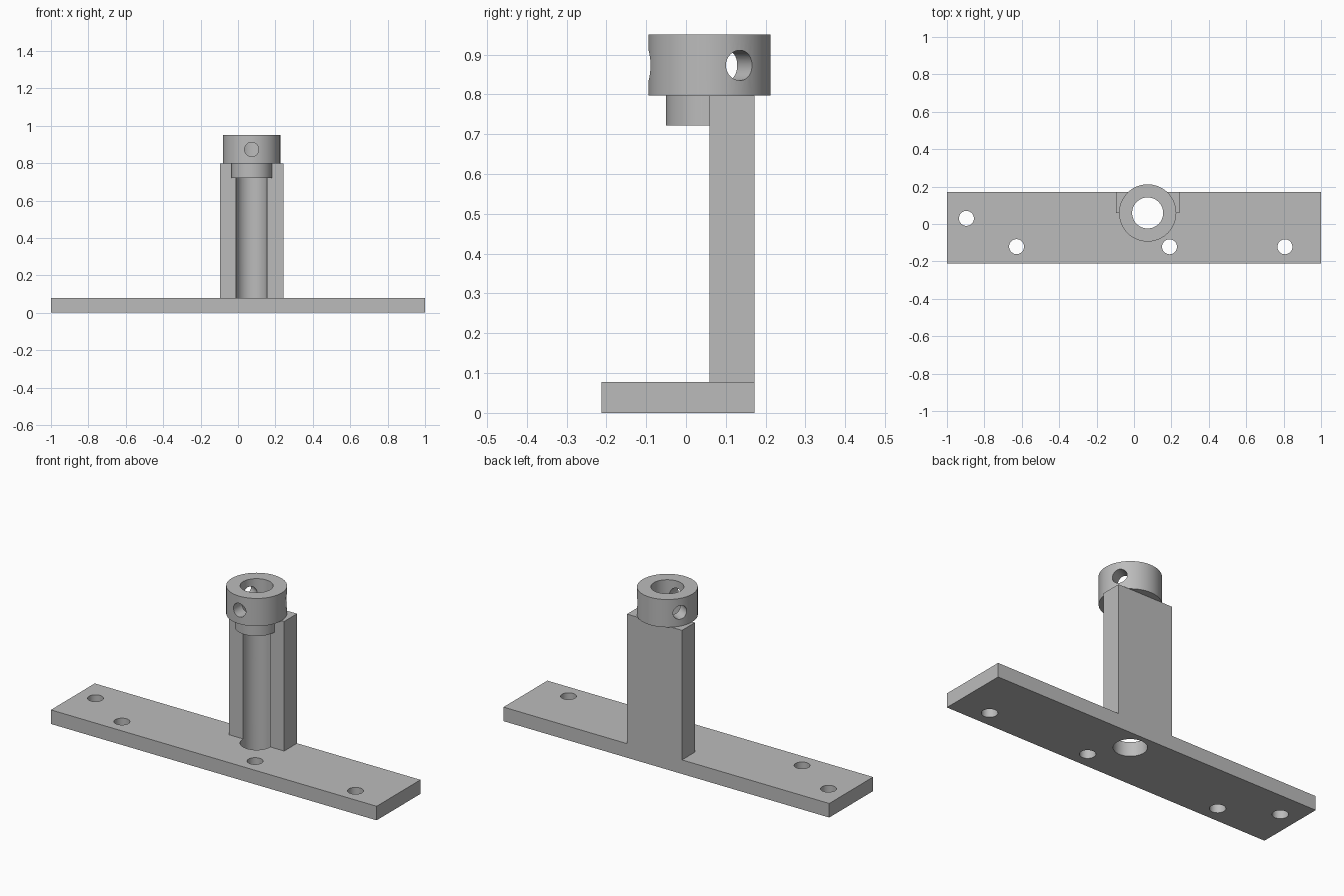
import bpy
import math
from mathutils import Vector

if "Cube" in bpy.data.objects:
    bpy.data.objects.remove(bpy.data.objects["Cube"])

CX, CY = 0.073, 0.059          # axis of the bored socket
BASE_TOP, POST_TOP, TOP = 0.078, 0.797, 0.951
BACK = 0.172

steel = bpy.data.materials.new("plain grey")
steel.diffuse_color = (0.5, 0.5, 0.5, 1)
steel.use_nodes = True
steel.node_tree.nodes["Principled BSDF"].inputs["Base Color"].default_value = steel.diffuse_color


def box(name, lo, hi):
    lo, hi = Vector(lo), Vector(hi)
    bpy.ops.mesh.primitive_cube_add(size=1, location=(lo + hi) / 2)
    ob = bpy.context.object
    ob.name = name
    ob.scale = hi - lo
    bpy.ops.object.transform_apply(location=True, rotation=True, scale=True)
    return ob


def rod(name, r, start, end, n=72):
    start, end = Vector(start), Vector(end)
    d = end - start
    bpy.ops.mesh.primitive_cylinder_add(vertices=n, radius=r, depth=d.length)
    ob = bpy.context.object
    ob.name = name
    turn = d.to_track_quat('Z', 'Y').to_matrix().to_4x4()
    ob.matrix_world = turn
    ob.location = (start + end) / 2
    bpy.ops.object.transform_apply(location=True, rotation=True, scale=True)
    return ob


def combine(body, tool, operation):
    mod = body.modifiers.new(operation, 'BOOLEAN')
    mod.operation = operation
    mod.solver = 'EXACT'
    mod.object = tool
    bpy.context.view_layer.objects.active = body
    bpy.ops.object.modifier_apply(modifier=mod.name)
    bpy.data.objects.remove(tool, do_unlink=True)


# Base plate, upright post, collar and top ring fused into one body
bracket = box("mounting_bracket", (-1, -0.2125, 0), (1, BACK, BASE_TOP))
combine(bracket, box("post", (CX - 0.169, CY, 0.04), (CX + 0.169, BACK, POST_TOP)), 'UNION')
combine(bracket, rod("collar", 0.109, (CX, CY, 0.7215), (CX, CY, 0.87)), 'UNION')
combine(bracket, rod("ring", 0.153, (CX, CY, POST_TOP), (CX, CY, TOP)), 'UNION')

# Bore down the whole height, leaving a half-round groove in the post
combine(bracket, rod("bore", 0.083, (CX, CY, -0.1), (CX, CY, 1.1), 60), 'DIFFERENCE')

# Screw holes through the base plate
for x, y in ((-0.896, 0.03), (-0.628, -0.121), (0.19, -0.122), (0.807, -0.122)):
    combine(bracket, rod("screw_hole", 0.04, (x, y, -0.1), (x, y, 0.2), 40), 'DIFFERENCE')

# Three radial set-screw holes in the ring
for deg in (-90, 30, 150):
    a = math.radians(deg)
    out = (CX + 0.25 * math.cos(a), CY + 0.25 * math.sin(a), 0.873)
    combine(bracket, rod("set_screw_hole", 0.038, (CX, CY, 0.873), out, 40), 'DIFFERENCE')

# Finish
bracket.data.materials.clear()
bracket.data.materials.append(steel)
bpy.ops.object.select_all(action='DESELECT')
bracket.select_set(True)
bpy.context.view_layer.objects.active = bracket
bpy.ops.object.shade_smooth_by_angle(angle=math.radians(30))
